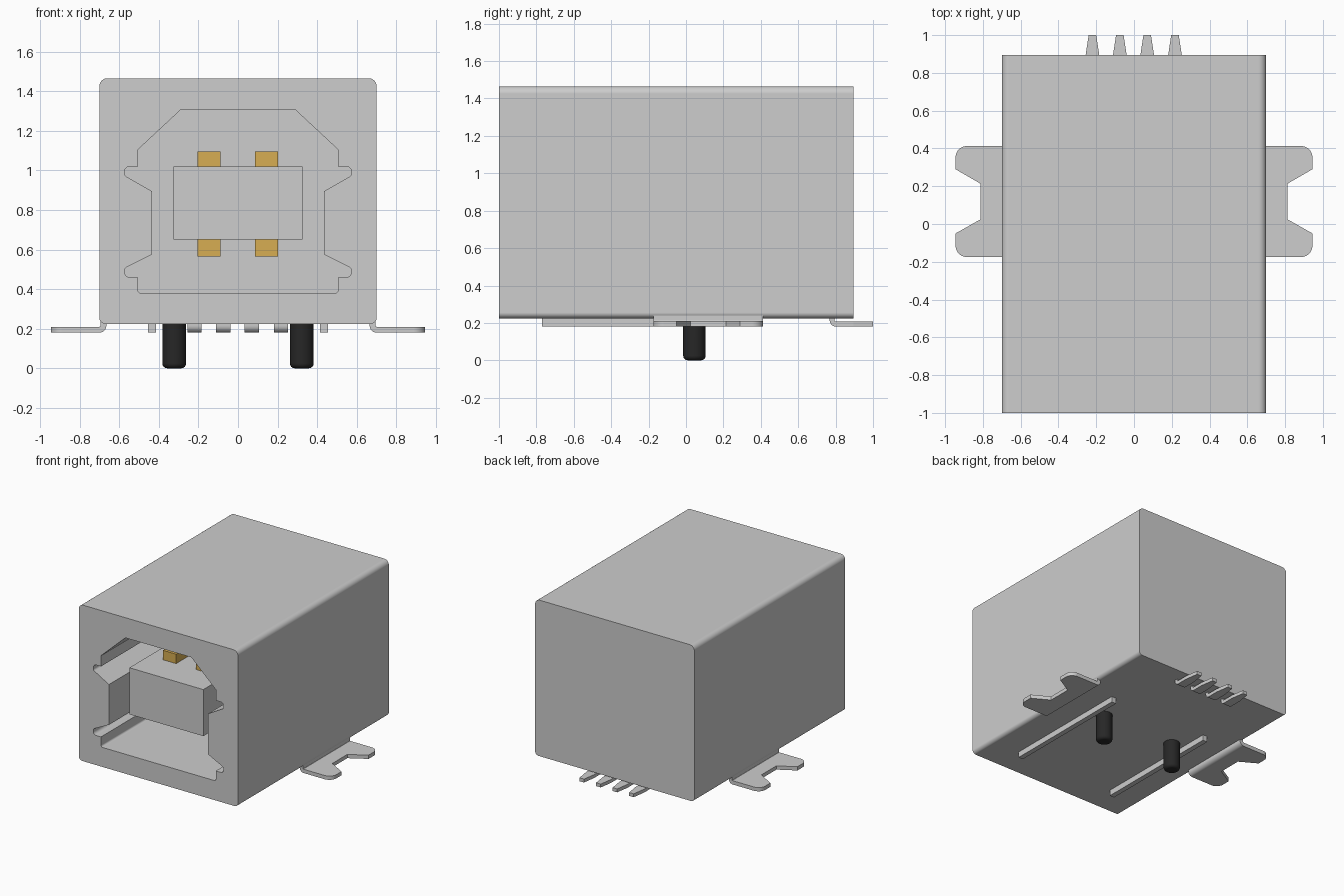
import bpy, bmesh, math
from mathutils import Vector

cube = bpy.data.objects.get("Cube")
if cube:
    bpy.data.objects.remove(cube, do_unlink=True)


def material(name, rgb):
    m = bpy.data.materials.new(name)
    m.use_nodes = True
    m.diffuse_color = (*rgb, 1)
    m.node_tree.nodes["Principled BSDF"].inputs["Base Color"].default_value = (*rgb, 1)
    return m


GREY = material("light grey", (0.61, 0.61, 0.61))
GOLD = material("gold", (0.68, 0.42, 0.085))
BLACK = material("black", (0.02, 0.02, 0.02))


def fillet(points, segments=6):
    """Round every corner given as (x, y, radius)."""
    out = []
    for i, p in enumerate(points):
        c = Vector(p[:2])
        if len(p) == 2:
            out.append(c)
            continue
        u = (Vector(points[i - 1][:2]) - c).normalized()
        v = (Vector(points[(i + 1) % len(points)][:2]) - c).normalized()
        half = math.acos(u.dot(v)) / 2
        centre = c + (u + v).normalized() * p[2] / math.sin(half)
        start = c + u * p[2] / math.tan(half) - centre
        turn = math.copysign(math.pi - 2 * half, v.x * u.y - v.y * u.x)
        a0 = math.atan2(start.y, start.x)
        for k in range(segments + 1):
            a = a0 + turn * k / segments
            out.append(centre + p[2] * Vector((math.cos(a), math.sin(a))))
    return out


def mirrored(half):
    """Close a right-hand half profile with its reflection."""
    return half + [(-p[0], *p[1:]) for p in reversed(half)]


def finish(bm, name, mat):
    bmesh.ops.recalc_face_normals(bm, faces=bm.faces)
    mesh = bpy.data.meshes.new(name)
    bm.to_mesh(mesh)
    bm.free()
    mesh.materials.append(mat)
    ob = bpy.data.objects.new(name, mesh)
    bpy.context.collection.objects.link(ob)
    return ob


def prism(name, points, axis, lo, hi, mat):
    """Extrude a 2D profile along an axis; the other two axes keep their order."""
    place = {"x": lambda a, b, d: (d, a, b),
             "y": lambda a, b, d: (a, d, b),
             "z": lambda a, b, d: (a, b, d)}[axis]
    bm = bmesh.new()
    face = bm.faces.new([bm.verts.new(place(p[0], p[1], lo)) for p in fillet(points)])
    # Keep the starting face as the near cap
    ext = bmesh.ops.extrude_face_region(bm, geom=[face], use_keep_orig=True)["geom"]
    bmesh.ops.translate(bm, vec=place(0, 0, hi - lo),
                        verts=[e for e in ext if isinstance(e, bmesh.types.BMVert)])
    return finish(bm, name, mat)


def box(name, x0, x1, y0, y1, z0, z1, mat):
    return prism(name, [(x0, z0), (x1, z0), (x1, z1), (x0, z1)], "y", y0, y1, mat)


def smooth(ob):
    bpy.ops.object.select_all(action="DESELECT")
    ob.select_set(True)
    bpy.context.view_layer.objects.active = ob
    bpy.ops.object.shade_smooth_by_angle(angle=math.radians(35))
    ob.modifiers.new("even shading", "WEIGHTED_NORMAL").keep_sharp = True


FRONT, BACK, POCKET = -1.0, 0.895, 0.1

# Housing with a shaped socket pocket
housing = prism("housing", mirrored([(0.7, 1.465, 0.04), (0.7, 0.225, 0.03)]),
                "y", FRONT, BACK, GREY)
socket = prism("socket_cutter", mirrored([
    (0.29, 1.305), (0.505, 1.105), (0.505, 1.02), (0.572, 1.02, 0.025),
    (0.572, 0.973, 0.018), (0.435, 0.895), (0.435, 0.575), (0.572, 0.506, 0.018),
    (0.572, 0.46, 0.025), (0.505, 0.46), (0.505, 0.38, 0.015)]),
    "y", FRONT - 0.1, POCKET, GREY)
cut = housing.modifiers.new("socket", "BOOLEAN")
cut.operation, cut.solver, cut.object = "DIFFERENCE", "EXACT", socket
bpy.context.view_layer.objects.active = housing
bpy.ops.object.modifier_apply(modifier=cut.name)
bpy.data.objects.remove(socket, do_unlink=True)
smooth(housing)

# Tongue and its four contacts
box("tongue", -0.325, 0.325, -0.9, POCKET + 0.01, 0.65, 1.02, GREY)
for side, x in (("right", -0.147), ("left", 0.143)):
    box(f"upper_contact_{side}", x - 0.058, x + 0.058, -0.65, POCKET + 0.01, 1.02, 1.095, GOLD)
    box(f"lower_contact_{side}", x - 0.058, x + 0.058, -0.65, POCKET + 0.01, 0.565, 0.65, GOLD)

# Parts that come in left and right pairs
for side, s in (("right", -1), ("left", 1)):
    # Mounting tab: notched plate and the bend up into the housing
    tab = [(0.705, 0.413), (0.945, 0.413, 0.06), (0.945, 0.29), (0.812, 0.213),
           (0.812, 0.025), (0.945, -0.05), (0.945, -0.175, 0.06), (0.705, -0.175)]
    smooth(prism(f"mounting_tab_{side}", [(s * p[0], *p[1:]) for p in tab],
                 "z", 0.18, 0.21, GREY))
    bend = [(0.665, 0.25), (0.665, 0.18, 0.035), (0.705, 0.18), (0.705, 0.21),
            (0.695, 0.21, 0.005), (0.695, 0.25)]
    smooth(prism(f"tab_bend_{side}", [(s * p[0], *p[1:]) for p in bend],
                 "y", -0.175, 0.413, GREY))

    # Long rail under the housing
    box(f"bottom_rail_{side}", s * 0.435 - 0.02, s * 0.435 + 0.02, -0.77, 0.29, 0.18, 0.24, GREY)

    # Locating peg with a rounded tip
    bm = bmesh.new()
    bmesh.ops.create_cone(bm, cap_ends=True, segments=32, radius1=0.06, radius2=0.06, depth=0.25)
    bmesh.ops.translate(bm, verts=bm.verts, vec=(s * 0.322, 0.045, 0.125))
    rim = [e for e in bm.edges if all(v.co.z < 0.01 for v in e.verts)]
    bmesh.ops.bevel(bm, geom=rim, offset=0.025, segments=4, profile=0.5, affect="EDGES")
    smooth(finish(bm, f"locating_peg_{side}", BLACK))

# Solder pins: bend under the housing, then a tapered foot
for i, x in enumerate((-0.22, -0.075, 0.07, 0.217), 1):
    smooth(prism(f"pin_bend_{i}", [(0.768, 0.24), (0.768, 0.18, 0.035), (BACK, 0.18),
                                   (BACK, 0.207), (0.793, 0.207, 0.008), (0.793, 0.24)],
                 "x", x - 0.036, x + 0.036, GREY))
    prism(f"pin_foot_{i}", [(x - 0.036, BACK), (x + 0.036, BACK), (x + 0.02, 1.0), (x - 0.02, 1.0)],
          "z", 0.18, 0.207, GREY)
